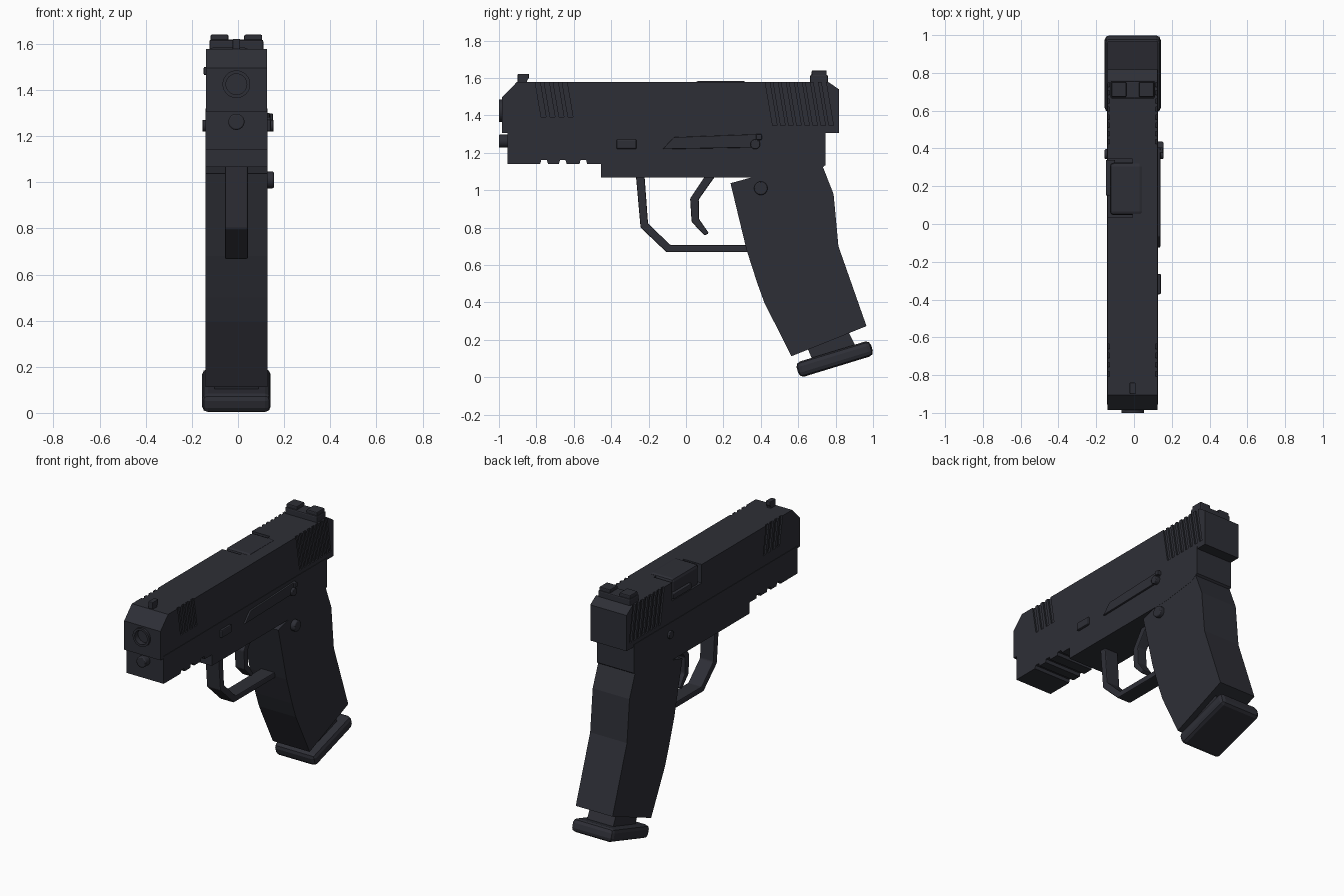
import bpy, bmesh, math
from mathutils import Matrix

if "Cube" in bpy.data.objects:
    bpy.data.objects.remove(bpy.data.objects["Cube"])

CX = -0.007  # centre plane of the body

black = bpy.data.materials.new("dark gunmetal")
black.diffuse_color = (0.027, 0.028, 0.037, 1)
black.use_nodes = True
black.node_tree.nodes["Principled BSDF"].inputs["Base Color"].default_value = black.diffuse_color


def finish(name, bm, bevel=0, segments=2):
    bmesh.ops.recalc_face_normals(bm, faces=bm.faces)
    me = bpy.data.meshes.new(name)
    bm.to_mesh(me)
    bm.free()
    me.materials.append(black)
    ob = bpy.data.objects.new(name, me)
    bpy.context.scene.collection.objects.link(ob)
    if bevel:
        mod = ob.modifiers.new("bevel", 'BEVEL')
        mod.width, mod.segments = bevel, segments
        mod.limit_method = 'ANGLE'
    return ob


def prism(name, pts, x0, x1, bevel=0, segments=2):
    """Side profile (y, z) extruded across x."""
    bm = bmesh.new()
    face = bm.faces.new([bm.verts.new((x0, y, z)) for y, z in pts])
    new = bmesh.ops.extrude_face_region(bm, geom=[face])["geom"]
    bmesh.ops.translate(bm, vec=(x1 - x0, 0, 0),
                        verts=[v for v in new if isinstance(v, bmesh.types.BMVert)])
    return finish(name, bm, bevel, segments)


def box(name, x0, x1, y0, y1, z0, z1, bevel=0):
    return prism(name, [(y0, z0), (y1, z0), (y1, z1), (y0, z1)], x0, x1, bevel)


def cylinder(name, axis, centre, r, length, bevel=0, bore=0):
    bm = bmesh.new()
    rot = Matrix.Rotation(math.pi / 2, 4, 'Y' if axis == 'x' else 'X')
    bmesh.ops.create_cone(bm, cap_ends=True, segments=32, radius1=r, radius2=r,
                          depth=length, matrix=Matrix.Translation(centre) @ rot)
    if bore:  # sink the front cap to make a muzzle
        bm.normal_update()
        cap = min(bm.faces, key=lambda f: f.calc_center_median().y)
        bmesh.ops.inset_region(bm, faces=[cap], thickness=r - bore)
        new = bmesh.ops.extrude_face_region(bm, geom=[cap])["geom"]
        bmesh.ops.translate(bm, vec=(0, 0.035, 0),
                            verts=[v for v in new if isinstance(v, bmesh.types.BMVert)])
        bmesh.ops.delete(bm, geom=[cap], context='FACES_ONLY') if cap.is_valid else None
    ob = finish(name, bm, bevel)
    bpy.ops.object.select_all(action='DESELECT')
    ob.select_set(True)
    bpy.context.view_layer.objects.active = ob
    bpy.ops.object.shade_smooth_by_angle(angle=math.radians(35))
    return ob


# Slide
slide = prism("slide", [(-0.985, 1.305), (-0.985, 1.495), (-0.905, 1.577), (0.762, 1.577),
                        (0.817, 1.54), (0.817, 1.305)], CX - 0.132, CX + 0.132)

# Cutters: slanted grip grooves on both sides, ejection port, muzzle hole
cutters = []
for start, count, step, width, low in ((-0.81, 4, 0.048, 0.026, 1.39),
                                       (0.42, 8, 0.043, 0.024, 1.345)):
    for i in range(count):
        y = start + i * step
        s = 0.17 * (1.6 - low)
        pts = [(y, 1.6), (y + width, 1.6), (y + width + s, low), (y + s, low)]
        for side in (-1, 1):
            cutters.append(prism("groove_cutter", pts, CX + side * 0.122, CX + side * 0.2))
cutters.append(box("port_cutter", -0.25, -0.008, 0.035, 0.345, 1.455, 1.65))
cutters.append(cylinder("muzzle_cutter", 'y', (CX, -0.98, 1.425), 0.055, 0.1))
group = bpy.data.collections.new("cutters")
bpy.context.scene.collection.children.link(group)
for c in cutters:
    bpy.context.scene.collection.objects.unlink(c)
    group.objects.link(c)
    c.hide_render = True
    c.display_type = 'WIRE'
cut = slide.modifiers.new("cuts", 'BOOLEAN')
cut.operand_type, cut.collection, cut.solver = 'COLLECTION', group, 'EXACT'

# Barrel parts
cylinder("muzzle", 'y', (CX, -0.965, 1.425), 0.06, 0.07, bore=0.045)
box("chamber_block", -0.128, 0.048, 0.047, 0.325, 1.44, 1.584, bevel=0.02)
box("extractor", -0.149, -0.1, 0.15, 0.34, 1.465, 1.5, bevel=0.005)
cylinder("guide_rod", 'y', (CX, -0.96, 1.262), 0.035, 0.08, bevel=0.006)

# Sights
prism("front_sight", [(-0.89, 1.56), (-0.85, 1.56), (-0.85, 1.585), (-0.84, 1.6), (-0.84, 1.622),
                      (-0.9, 1.622), (-0.9, 1.58)], CX - 0.016, CX + 0.016, bevel=0.004)
box("rear_sight_base", CX - 0.117, CX + 0.117, 0.664, 0.758, 1.565, 1.618, bevel=0.008)
for side in (-1, 1):
    a, b = sorted((CX + side * 0.034, CX + side * 0.112))
    box("rear_sight_post", a, b, 0.672, 0.752, 1.6, 1.64, bevel=0.006)

# Frame with accessory rail notches
pts = [(-0.955, 1.32), (-0.955, 1.14)]
for y in (-0.78, -0.68, -0.57):
    pts += [(y, 1.14), (y + 0.006, 1.16), (y + 0.036, 1.16), (y + 0.042, 1.14)]
pts += [(-0.455, 1.14), (-0.455, 1.067), (0.45, 1.067), (0.7, 1.1), (0.745, 1.133), (0.745, 1.32)]
prism("frame", pts, CX - 0.135, CX + 0.135)

# Grip
prism("grip", [(0.238, 1.037), (0.35, 1.068), (0.45, 1.12), (0.728, 1.134), (0.789, 0.979),
               (0.815, 0.7), (0.965, 0.273), (0.564, 0.112), (0.42, 0.396), (0.382, 0.5),
               (0.324, 0.68)], CX - 0.134, CX + 0.134)

# Magazine
prism("magazine_body", [(0.63, 0.2), (0.85, 0.28), (0.92, 0.14), (0.69, 0.06)],
      CX - 0.095, CX + 0.095)
base = box("magazine_base", -0.149, 0.149, -0.208, 0.208, -0.042, 0.042, bevel=0.026)
base.matrix_world = Matrix.Translation((CX, 0.795, 0.097)) @ Matrix.Rotation(math.radians(17), 4, 'X')

# Trigger guard and trigger
prism("trigger_guard", [(-0.268, 1.08), (-0.243, 0.8), (-0.104, 0.668), (0.36, 0.668),
                        (0.36, 0.706), (-0.083, 0.706), (-0.203, 0.822), (-0.222, 1.08)],
      CX - 0.05, CX + 0.05, bevel=0.006)
prism("trigger", [(0.105, 1.08), (0.022, 0.955), (0.03, 0.83), (0.1, 0.757), (0.122, 0.77),
                  (0.07, 0.845), (0.068, 0.95), (0.16, 1.08)], CX - 0.035, CX + 0.035, bevel=0.006)

# Side controls
prism("slide_stop", [(-0.125, 1.219), (-0.065, 1.283), (0.405, 1.3), (0.395, 1.262), (0.36, 1.228)],
      0.1, 0.14, bevel=0.004)
cylinder("slide_stop_pin", 'x', (0, 0.37, 1.245), 0.026, 0.31, bevel=0.004)
box("slide_stop_thumb_pad", 0.12, 0.152, 0.375, 0.405, 1.268, 1.298, bevel=0.005)
box("takedown_catch", 0.1, 0.143, -0.372, -0.264, 1.219, 1.272, bevel=0.008)
cylinder("magazine_release", 'x', (0.128, 0.4, 1.01), 0.036, 0.056, bevel=0.006)
